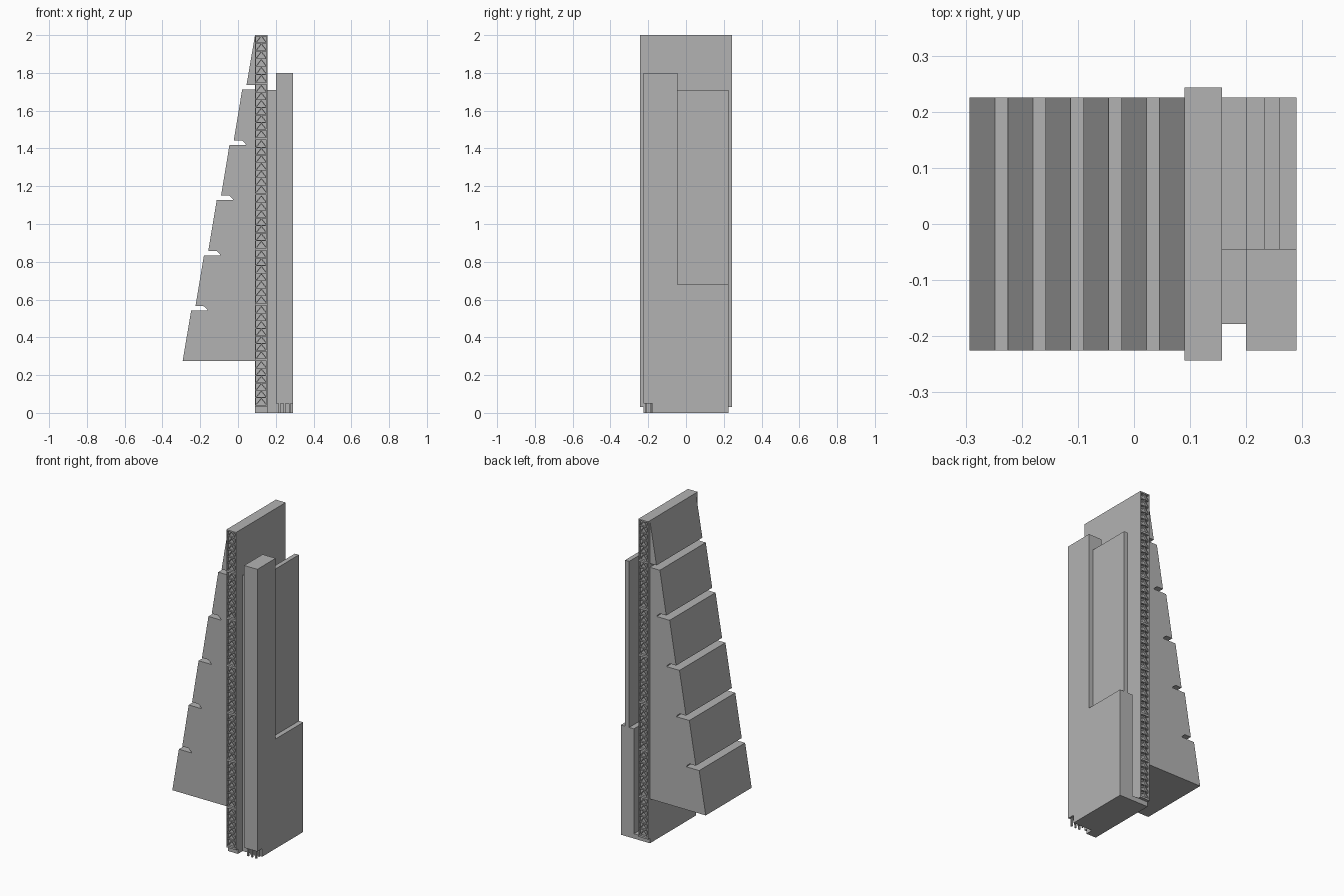
import bpy, bmesh
from mathutils import Vector

if "Cube" in bpy.data.objects:
    bpy.data.objects.remove(bpy.data.objects["Cube"])

grey = bpy.data.materials.new("neutral_grey")
grey.diffuse_color = (0.45, 0.45, 0.45, 1)
grey.use_nodes = True
grey.node_tree.nodes["Principled BSDF"].inputs["Base Color"].default_value = grey.diffuse_color


def finish(name, bm):
    bmesh.ops.recalc_face_normals(bm, faces=bm.faces)
    me = bpy.data.meshes.new(name)
    bm.to_mesh(me)
    bm.free()
    me.materials.append(grey)
    ob = bpy.data.objects.new(name, me)
    bpy.context.collection.objects.link(ob)
    return ob


def extrude_y(bm, pts, y0, y1):
    """Extrude an x-z outline from y0 to y1."""
    face = bm.faces.new([bm.verts.new((x, y0, z)) for x, z in pts])
    new = bmesh.ops.extrude_face_region(bm, geom=[face])["geom"]
    bmesh.ops.translate(bm, vec=(0, y1 - y0, 0),
                        verts=[v for v in new if isinstance(v, bmesh.types.BMVert)])


def add_box(bm, x0, x1, y0, y1, z0, z1):
    extrude_y(bm, [(x0, z0), (x1, z0), (x1, z1), (x0, z1)], y0, y1)


def box(name, *dims):
    bm = bmesh.new()
    add_box(bm, *dims)
    return finish(name, bm)


def bar(bm, a, b, w, y0, y1):
    """Flat diagonal strut between two x-z points."""
    a, b = Vector(a), Vector(b)
    d = (b - a).normalized()
    n = Vector((-d.y, d.x)) * w / 2
    extrude_y(bm, [tuple(a + n), tuple(b + n), tuple(b - n), tuple(a - n)], y0, y1)


# Sloping wedge with five notches between the storey groups
outline = [(0.09, 0.275), (-0.293, 0.275)]
for i in range(5):
    x, z = -0.248 + 0.0676 * i, 0.541 + 0.2925 * i
    outline += [(x, z)]
    if i < 5:
        tip = min(x + 0.088, 0.09)
        outline += [(tip, z), (tip - 0.004, z + 0.008), (tip - 0.022, z + 0.024),
                    (x + 0.023, z + 0.024)]
# last loop notch sits at the top: replace it with the flat roof of the fifth tier
outline = outline[:-5] + [(0.022, 1.711), (0.09, 1.711)] if outline[-5][0] > 0 else \
    outline + [(0.022, 1.711), (0.09, 1.711)]
bm = bmesh.new()
extrude_y(bm, outline, -0.225, 0.225)
finish("stepped_wedge", bm)
bm = bmesh.new()
extrude_y(bm, [(0.045, 1.735), (0.09, 1.735), (0.09, 2.0)], -0.225, 0.225)
finish("wedge_tip", bm)

# Tall slab with lattice ends
X0, X1 = 0.09, 0.157
box("tall_slab", X0, X1, -0.229, 0.229, 0.03, 2.0)
box("slab_base", X0, X1, -0.225, 0.225, 0.0, 0.03)
levels = [0.275 + 0.2925 * i for i in range(6)]
spans = [(0.03, 0.275, 6)] + [(z, z + 0.2925, 7) for z in levels[:5]] + [(levels[5], 2.0, 6)]
for side, name in ((-1, "front_lattice"), (1, "back_lattice")):
    bm = bmesh.new()
    y0, y1 = side * 0.227, side * 0.243
    ym = side * 0.240
    for x in (X0, X1 - 0.006):
        add_box(bm, x, x + 0.006, y0, y1, 0.03, 2.0)
    add_box(bm, X0, X1, y0, y1, 1.992, 2.0)
    for za, zb, n in spans:
        add_box(bm, X0, X1, y0, y1, za, za + 0.012)      # deep beam
        h = (zb - za - 0.012) / n
        for k in range(n):
            z = za + 0.012 + k * h
            if k:
                add_box(bm, X0, X1, y0, ym, z - 0.002, z + 0.002)
            top = ((X0 + X1) / 2, z + h - 0.004)
            for x in (X0 + 0.008, X1 - 0.008):           # chevron braces
                bar(bm, (x, z + 0.004), top, 0.005, y0, ym)
    finish(name, bm)

# Rear service volumes
box("core_floor", 0.157, 0.2, -0.178, 0.225, 0.0, 0.03)
box("core_link", 0.157, 0.2, -0.178, -0.045, 0.0, 1.71)
box("lift_tower", 0.2, 0.29, -0.225, -0.045, 0.05, 1.8)
box("lift_tower_base", 0.2, 0.29, -0.178, -0.045, 0.0, 0.05)
box("low_block", 0.2, 0.29, -0.045, 0.225, 0.0, 0.68)
box("upper_panel", 0.232, 0.26, -0.045, 0.225, 0.68, 1.71)

# Small feet under the raised front edge of the lift tower
bm = bmesh.new()
for x in (0.215, 0.242, 0.27):
    for y in (-0.218, -0.19):
        add_box(bm, x, x + 0.009, y, y + 0.009, 0.0, 0.05)
finish("tower_feet", bm)
